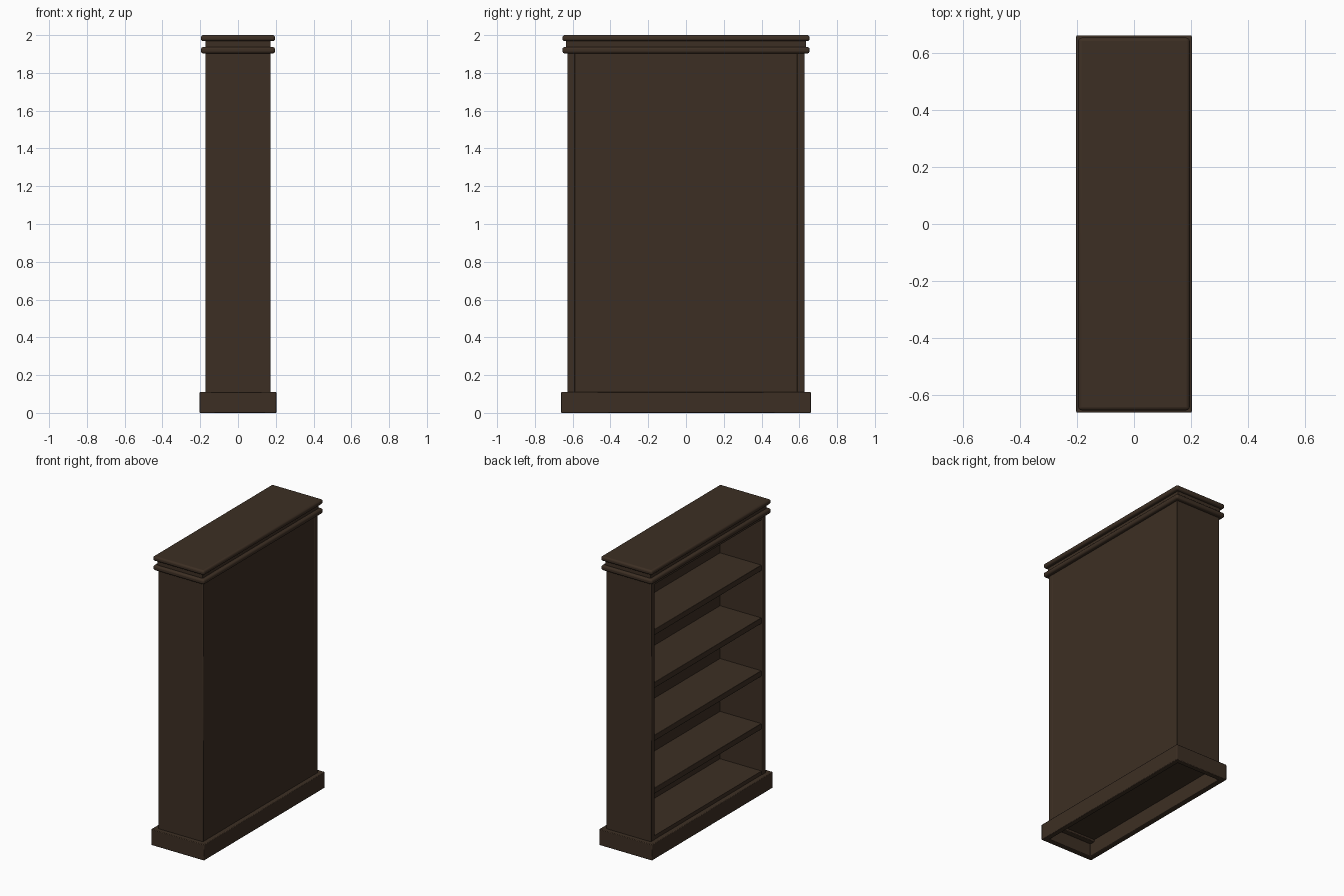
import bpy, bmesh

if "Cube" in bpy.data.objects:
    bpy.data.objects.remove(bpy.data.objects["Cube"])

wood = bpy.data.materials.new("dark_walnut")
wood.diffuse_color = (0.046, 0.028, 0.017, 1)
wood.use_nodes = True
wood.node_tree.nodes["Principled BSDF"].inputs["Base Color"].default_value = wood.diffuse_color


def finish(name, bm, bevel, segments):
    bmesh.ops.recalc_face_normals(bm, faces=bm.faces)
    me = bpy.data.meshes.new(name)
    bm.to_mesh(me)
    bm.free()
    ob = bpy.data.objects.new(name, me)
    bpy.context.collection.objects.link(ob)
    me.materials.append(wood)
    if bevel:
        m = ob.modifiers.new("bevel", 'BEVEL')
        m.width, m.segments = bevel, segments
    bpy.ops.object.select_all(action='DESELECT')
    ob.select_set(True)
    bpy.context.view_layer.objects.active = ob
    bpy.ops.object.shade_smooth_by_angle(angle=0.6)
    return ob


def box(name, x0, x1, y0, y1, z0, z1, bevel=0.0, segments=2):
    bm = bmesh.new()
    bmesh.ops.create_cube(bm, size=1)
    for v in bm.verts:
        v.co = (x1 if v.co.x > 0 else x0, y1 if v.co.y > 0 else y0, z1 if v.co.z > 0 else z0)
    return finish(name, bm, bevel, segments)


def frame(name, hx, hy, wall, z0, z1, bevel=0.0):
    # hollow rectangular ring
    bm = bmesh.new()
    rings = []
    for d, z in ((0, z0), (0, z1), (wall, z1), (wall, z0)):
        a, b = hx - d, hy - d
        rings.append([bm.verts.new((sx * a, sy * b, z))
                      for sx, sy in ((-1, -1), (1, -1), (1, 1), (-1, 1))])
    for i in range(4):
        r, s = rings[i], rings[(i + 1) % 4]
        for j in range(4):
            k = (j + 1) % 4
            bm.faces.new((r[j], r[k], s[k], s[j]))
    return finish(name, bm, bevel, 2)


# carcass: sides, back, floor and top
for s, n in ((-1, "front_side_panel"), (1, "rear_side_panel")):
    y0, y1 = sorted((s * 0.587, s * 0.627))
    box(n, -0.172, 0.172, y0, y1, 0.09, 1.91, 0.004)
box("back_panel", 0.15, 0.171, -0.62, 0.62, 0.09, 1.91)
box("floor_board", -0.168, 0.155, -0.60, 0.60, 0.105, 0.135)
box("top_board", -0.168, 0.155, -0.60, 0.60, 1.875, 1.91)

# shelves
for i in range(4):
    z = 0.463 + i * 0.366
    box(f"shelf_{i + 1}", -0.166, 0.155, -0.60, 0.60, z - 0.04, z, 0.003)

# hollow plinth around the carcass foot
frame("plinth", 0.203, 0.662, 0.036, 0.0, 0.11, 0.004)

# crown: two rounded slabs with a recessed neck
box("lower_crown", -0.196, 0.196, -0.654, 0.654, 1.903, 1.937, 0.012, 3)
box("crown_neck", -0.172, 0.172, -0.634, 0.634, 1.93, 1.975)
box("upper_crown", -0.196, 0.196, -0.654, 0.654, 1.968, 2.0, 0.012, 3)
